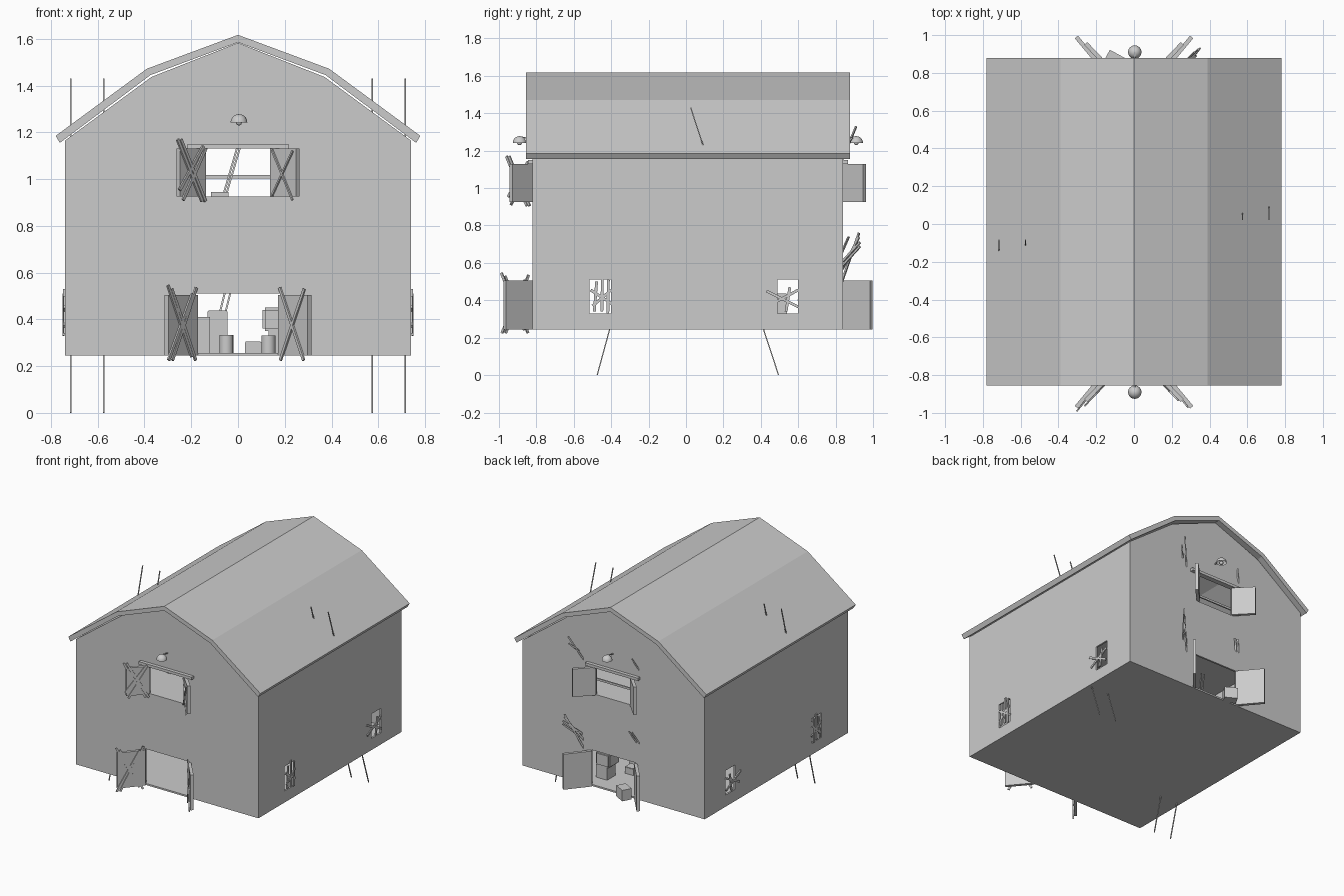
import bpy, bmesh, math
from mathutils import Vector as V, Matrix

if "Cube" in bpy.data.objects:
    bpy.data.objects.remove(bpy.data.objects["Cube"])

YC = 0.01            # centre of the house along y
FLOOR, LOFT = 0.245, 0.925


def add(name, bm):
    bmesh.ops.recalc_face_normals(bm, faces=bm.faces)
    me = bpy.data.meshes.new(name)
    bm.to_mesh(me)
    bm.free()
    ob = bpy.data.objects.new(name, me)
    bpy.context.collection.objects.link(ob)
    return ob


def prism(name, pts, y0, y1):
    """Extrude an x-z outline along y."""
    bm = bmesh.new()
    f = bm.faces.new([bm.verts.new((x, y0, z)) for x, z in pts])
    r = bmesh.ops.extrude_face_region(bm, geom=[f])
    vs = [g for g in r['geom'] if isinstance(g, bmesh.types.BMVert)]
    bmesh.ops.translate(bm, verts=vs, vec=(0, y1 - y0, 0))
    return add(name, bm)


def box(name, lo, hi, turn=0, bevel=0):
    bm = bmesh.new()
    lo, hi = V(lo), V(hi)
    bmesh.ops.create_cube(bm, size=1, matrix=Matrix.Translation((lo + hi) / 2)
                          @ Matrix.Rotation(turn, 4, 'Z') @ Matrix.Diagonal((*(hi - lo), 1)))
    if bevel:
        bmesh.ops.bevel(bm, geom=bm.edges[:], offset=bevel, segments=2, affect='EDGES')
    return add(name, bm)


def plank(name, a, b, normal, w=0.014, t=0.008):
    """Board from a to b, lying flat against the given normal."""
    a, b = V(a), V(b)
    d = (b - a).normalized()
    side = d.cross(V(normal)).normalized()
    n = side.cross(d)
    m = Matrix((side * w, n * t, b - a)).transposed().to_4x4()
    bm = bmesh.new()
    bmesh.ops.create_cube(bm, size=1, matrix=Matrix.Translation((a + b) / 2) @ m)
    return add(name, bm)


def cylinder(name, c, r, h, seg=16):
    bm = bmesh.new()
    bmesh.ops.create_cone(bm, cap_ends=True, segments=seg, radius1=r, radius2=r, depth=h,
                          matrix=Matrix.Translation(V(c) + V((0, 0, h / 2))))
    ob = add(name, bm)
    smooth(ob)
    return ob


def smooth(ob):
    bpy.context.view_layer.objects.active = ob
    for o in bpy.context.selected_objects:
        o.select_set(False)
    ob.select_set(True)
    bpy.ops.object.shade_smooth_by_angle()


def cut(ob, cutter):
    m = ob.modifiers.new('cut', 'BOOLEAN')
    m.operation, m.object, m.solver = 'DIFFERENCE', cutter, 'EXACT'
    bpy.context.view_layer.objects.active = ob
    bpy.ops.object.modifier_apply(modifier=m.name)
    bpy.data.objects.remove(cutter)


def mirrored(half):
    return half + [(-x, z) for x, z in reversed(half) if x > 0]


# Hollow walls with door, loft and window openings
outer = [(0.74, FLOOR), (0.74, 1.165), (0.37, 1.437), (0, 1.583)]
inner = [(0.727, FLOOR + 0.012), (0.727, 1.155), (0.365, 1.42), (0, 1.565)]
walls = prism('walls', mirrored(outer), YC - 0.83, YC + 0.83)
cut(walls, prism('cutter', mirrored(inner), YC - 0.817, YC + 0.817))
cut(walls, box('cutter', (-0.18, -1.2, FLOOR + 0.012), (0.18, 1.2, 0.51)))
cut(walls, box('cutter', (-0.145, -1.2, LOFT), (0.145, 1.2, 1.13)))
for y0, y1 in ((-0.515, -0.4), (0.49, 0.6)):
    cut(walls, box('cutter', (-1, y0, 0.33), (1, y1, 0.51)))
box('loft_floor', (-0.728, YC - 0.818, LOFT - 0.015), (0.728, YC + 0.818, LOFT))

# Gambrel roof
top = [(0.78, 1.185), (0.39, 1.472), (0, 1.617)]
under = [(0, 1.585), (0.375, 1.445), (0.762, 1.155)]
prism('roof', top + [(-x, z) for x, z in top[1::-1]]
      + [(-x, z) for x, z in under[::-1]] + under[1:], YC - 0.865, YC + 0.868)


# Open doors and shutters, front and back
def leaf(name, m, s, x0, x1, dy, z0, z1):
    """Door leaf; returns (point function on its inner face, face normal)."""
    hinge, tip = V((m * x0, YC + s * 0.83, 0)), V((m * x1, YC + s * (0.83 + dy), 0))
    n = V((-m * dy, s * (x1 - x0), 0)).normalized()
    zc = V((0, 0, (z0 + z1) / 2))
    plank(name, hinge + zc, tip + zc, n, z1 - z0, 0.022)
    return (lambda u, z: hinge.lerp(tip, u) + n * 0.015 + V((0, 0, z))), n


for s in (-1, 1):
    end = 'front' if s < 0 else 'back'
    for m in (-1, 1):
        p, n = leaf(end + '_door', m, s, 0.18, 0.305, 0.15, FLOOR, 0.505)
        q, k = leaf(end + '_shutter', m, s, 0.145, 0.255, 0.115, LOFT, 1.13)
        if s < 0:
            # crossed bracing boards, heavier on the left side
            shifts = (0, 0.13) if m < 0 else (0,)
            for d in shifts:
                plank('door_brace', p(0.08 + d, 0.535 - d / 5), p(0.9 + d, 0.225), n)
                plank('door_brace', p(0.92 + d, 0.53 + d / 8), p(0.1 + d, 0.225 + d / 8), n)
                if m < 0:
                    plank('shutter_brace', q(0.0 + d, 1.14), q(0.92 + d, 0.91 + d / 3), k)
                    plank('shutter_brace', q(1.0 + d, 1.17), q(0.05 + d, 0.905), k)
            if m > 0:
                plank('shutter_brace', q(0.1, 1.125), q(0.9, 0.91), k, 0.008)
                plank('shutter_brace', q(0.9, 1.12), q(0.1, 0.93), k, 0.008)
    # lintel above the loft opening
    yw = YC + s * 0.83
    box(end + '_lintel', (-0.215, min(yw, yw + s * 0.025), 1.13),
        (0.215, max(yw, yw + s * 0.025), 1.15))
    # dome lamp with arm and bulb
    c = V((0.004, YC + s * 0.9, 1.242))
    bm = bmesh.new()
    bmesh.ops.create_uvsphere(bm, u_segments=16, v_segments=10, radius=0.036)
    bmesh.ops.bisect_plane(bm, geom=bm.verts[:] + bm.edges[:] + bm.faces[:],
                           plane_co=(0, 0, 0), plane_no=(0, 0, -1), clear_outer=True)
    bmesh.ops.translate(bm, verts=bm.verts, vec=c)
    smooth(add(end + '_lamp_shade', bm))
    bm = bmesh.new()
    bmesh.ops.create_icosphere(bm, subdivisions=2, radius=0.013, matrix=Matrix.Translation(c))
    smooth(add(end + '_lamp_bulb', bm))
    plank(end + '_lamp_arm', c + V((0, 0, 0.033)), (c.x, yw, 1.262), (1, 0, 0), 0.006, 0.006)

# Loose bracing boards sticking out of the back wall
for o in (0, 0.022):
    plank('back_loose_board', (0.24, 0.83, 0.49 + 3 * o), (0.34, 0.925, 0.76 - o), (1, -1, 0), 0.012)
    plank('back_loose_board', (0.25 + o, 0.83, 0.60 - o), (0.35, 0.93, 0.71 - o), (1, -1, 0), 0.012)
    plank('back_loose_board', (-0.24 + o, 0.80, 0.58), (-0.17 + o, 0.87, 0.74), (1, 1, 0), 0.012)
plank('back_loose_board', (0.24, 0.83, 1.14), (0.32, 0.91, 1.33), (1, -1, 0), 0.01)
plank('back_loose_board', (0.28, 0.84, 1.21), (0.33, 0.89, 1.27), (1, -1, 0), 0.01)
plank('back_loose_board', (-0.22, 0.82, 1.16), (-0.17, 0.87, 1.28), (1, 1, 0), 0.01)

# Boards nailed over the side windows (y, z pairs)
boards = [(-0.49, 0.34, -0.478, 0.5), (-0.45, 0.34, -0.447, 0.53), (-0.418, 0.33, -0.415, 0.51),
          (-0.51, 0.455, -0.395, 0.38), (-0.5, 0.37, -0.4, 0.455),
          (0.43, 0.45, 0.6, 0.365), (0.44, 0.37, 0.6, 0.455), (0.535, 0.34, 0.555, 0.47)]
for m in (-1, 1):
    for i, (ya, za, yb, zb) in enumerate(boards):
        x = m * (0.742 + 0.002 * (i % 3))
        plank('window_board', (x, ya, za), (x, yb, zb), (1, 0, 0), 0.015)

# Leaning ladders running from the ground up through the roof
for m in (-1, 1):
    lo, hi = V((0, YC + m * 0.485, 0)), V((0, YC - 0.04 + m * 0.055, 1.43))
    for x in (0.575, 0.715):
        o = V((m * x, 0, 0))
        plank('ladder_rail', lo + o, hi + o, (1, 0, 0), 0.006, 0.006)
    for i in range(4, 15):
        c = lo.lerp(hi, i / 18)
        plank('ladder_rung', c + V((m * 0.575, 0, 0)), c + V((m * 0.715, 0, 0)),
              (0, 0, 1), 0.005, 0.005)

# Crates and barrels on the ground floor
box('tall_crate', (-0.13, 0.45, FLOOR), (-0.045, 0.54, 0.437), 0, 0.003)
box('side_crate', (-0.24, 0.3, FLOOR), (-0.12, 0.42, 0.41))
box('low_crate', (0.03, 0.5, FLOOR), (0.1, 0.57, 0.305), 0, 0.003)
box('round_edged_bale', (0.105, 0.62, 0.35), (0.22, 0.74, 0.45), 0, 0.01)
box('bale_stand', (0.13, 0.63, FLOOR), (0.22, 0.73, 0.35))
box('doorstep_crate', (-0.15, 0.835, FLOOR), (-0.06, 0.905, 0.325), -0.5)
cylinder('barrel', (-0.05, 0.38, FLOOR), 0.03, 0.088)
cylinder('barrel', (0.13, 0.42, FLOOR), 0.03, 0.085)

# Loft contents and cross rail
box('loft_crate', (-0.115, -0.1, LOFT), (-0.04, -0.02, 0.945))
box('loft_crate', (-0.3, 0.2, LOFT), (-0.18, 0.32, 1.03), 0.3)
box('loft_crate', (0.2, -0.3, LOFT), (0.31, -0.19, 1.02), 0.2)
cylinder('loft_barrel', (-0.22, -0.45, LOFT), 0.04, 0.1)
box('loft_rail', (-0.2, 0.78, 1.003), (0.2, 0.79, 1.018))
for o in (0, 0.012):
    plank('loft_leaning_board', (-0.065 + o, 0.55, LOFT), (-0.005 + o, 0.62, 1.13), (0, 1, 0), 0.008)
    plank('leaning_board', (-0.085 + o * 2, 0.6, 0.4), (-0.055 + o * 2, 0.66, 0.52), (0, 1, 0), 0.008)
